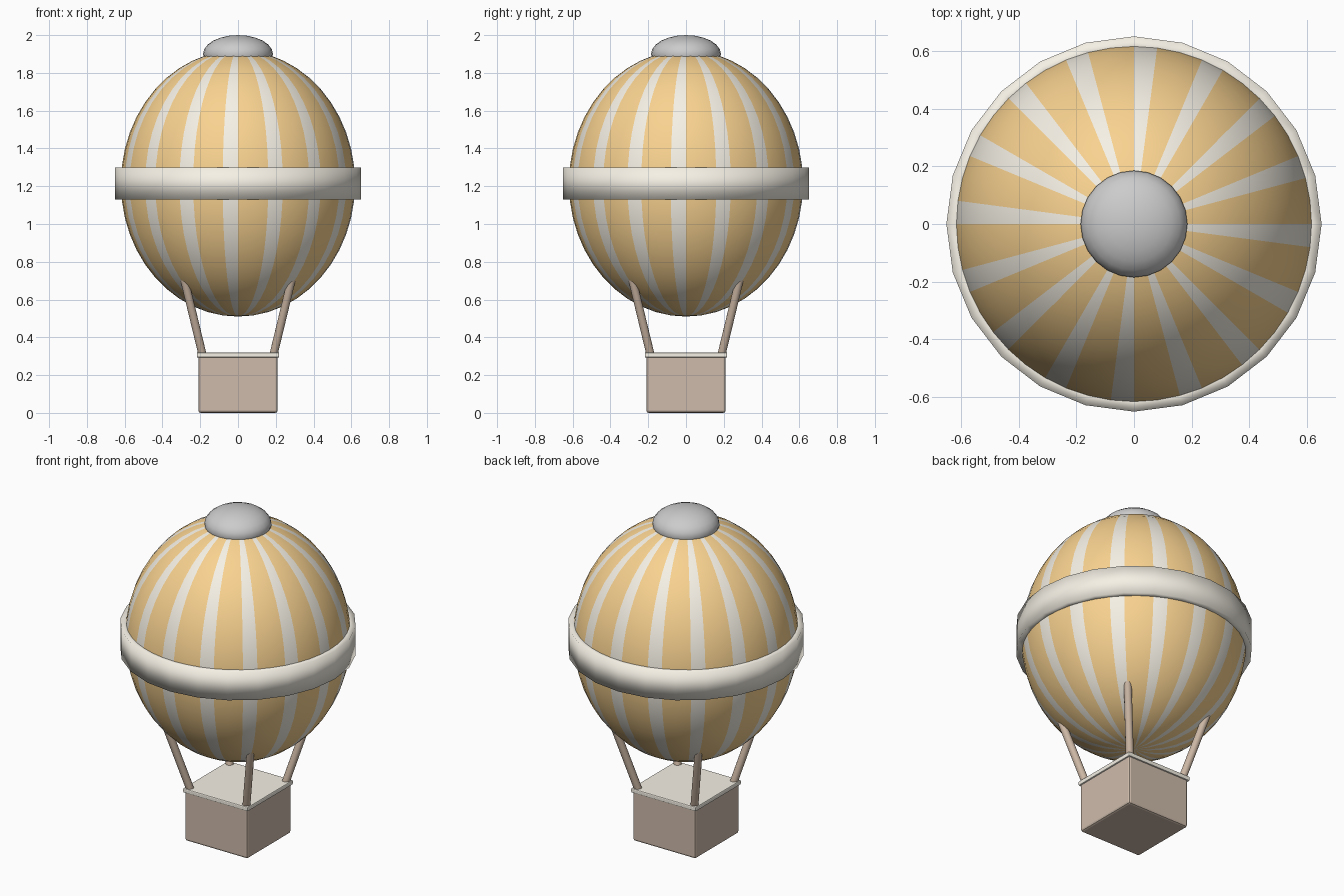
import bpy, math
from mathutils import Vector

if "Cube" in bpy.data.objects:
    bpy.data.objects.remove(bpy.data.objects["Cube"])


def material(name, rgb):
    m = bpy.data.materials.new(name)
    m.diffuse_color = (*rgb, 1)
    m.use_nodes = True
    m.node_tree.nodes["Principled BSDF"].inputs["Base Color"].default_value = m.diffuse_color
    return m


ORANGE = material("orange", (0.95, 0.65, 0.28))
CREAM = material("cream", (0.92, 0.88, 0.79))
WICKER = material("wicker", (0.62, 0.50, 0.41))
ROPE = material("rope_brown", (0.60, 0.47, 0.37))


def finish(name, *mats):
    ob = bpy.context.object
    ob.name = name
    for m in mats:
        ob.data.materials.append(m)
    return ob


def ellipsoid(name, z, rx, rz, segs, rings, *mats):
    bpy.ops.mesh.primitive_uv_sphere_add(segments=segs, ring_count=rings, radius=1)
    ob = finish(name, *mats)
    for v in ob.data.vertices:
        v.co = Vector((v.co.x * rx, v.co.y * rx, v.co.z * rz + z))
    bpy.ops.object.shade_smooth()
    return ob


def box(name, half, z0, z1, bevel, mat):
    bpy.ops.mesh.primitive_cube_add(size=1, location=(0, 0, (z0 + z1) / 2))
    ob = finish(name, mat)
    for v in ob.data.vertices:
        v.co = Vector((v.co.x * half * 2, v.co.y * half * 2, v.co.z * (z1 - z0)))
    mod = ob.modifiers.new("bevel", "BEVEL")
    mod.width = bevel
    mod.segments = 2
    return ob


# Envelope: every third gore is cream
env = ellipsoid("envelope", 1.215, 0.62, 0.705, 48, 24, ORANGE, CREAM)
for p in env.data.polygons:
    a = math.degrees(math.atan2(p.center.y, p.center.x)) % 360
    p.material_index = 1 if int(a / 7.5) % 3 == 2 else 0

# Crown cap
ellipsoid("crown_cap", 1.90, 0.185, 0.10, 24, 12)

# Equator band: rectangular section swept round 24 sides
N = 24
profile = [(0.65, 1.13), (0.65, 1.30), (0.59, 1.30), (0.59, 1.13)]
verts = [(r * math.cos(2 * math.pi * i / N), r * math.sin(2 * math.pi * i / N), z)
         for i in range(N) for r, z in profile]
faces = [(i * 4 + k, (i + 1) % N * 4 + k, (i + 1) % N * 4 + (k + 1) % 4, i * 4 + (k + 1) % 4)
         for i in range(N) for k in range(4)]
mesh = bpy.data.meshes.new("equator_band")
mesh.from_pydata(verts, [], faces)
mesh.materials.append(CREAM)
for p in mesh.polygons:
    p.use_smooth = True
bpy.context.collection.objects.link(bpy.data.objects.new("equator_band", mesh))

# Basket and its rim slab
box("basket", 0.21, 0.0, 0.305, 0.012, WICKER)
box("basket_rim", 0.218, 0.293, 0.32, 0.006, CREAM)

# Four corner ropes leaning outwards into the envelope
for sx in (-1, 1):
    for sy in (-1, 1):
        a = Vector((sx * 0.186, sy * 0.186, 0.30))
        b = Vector((sx * 0.285, sy * 0.285, 0.71))
        d = b - a
        bpy.ops.mesh.primitive_cylinder_add(
            vertices=12, radius=0.022, depth=d.length, location=(a + b) / 2,
            rotation=d.to_track_quat("Z", "Y").to_euler())
        finish("rope", ROPE)
        bpy.ops.object.shade_smooth_by_angle(angle=math.radians(40))
